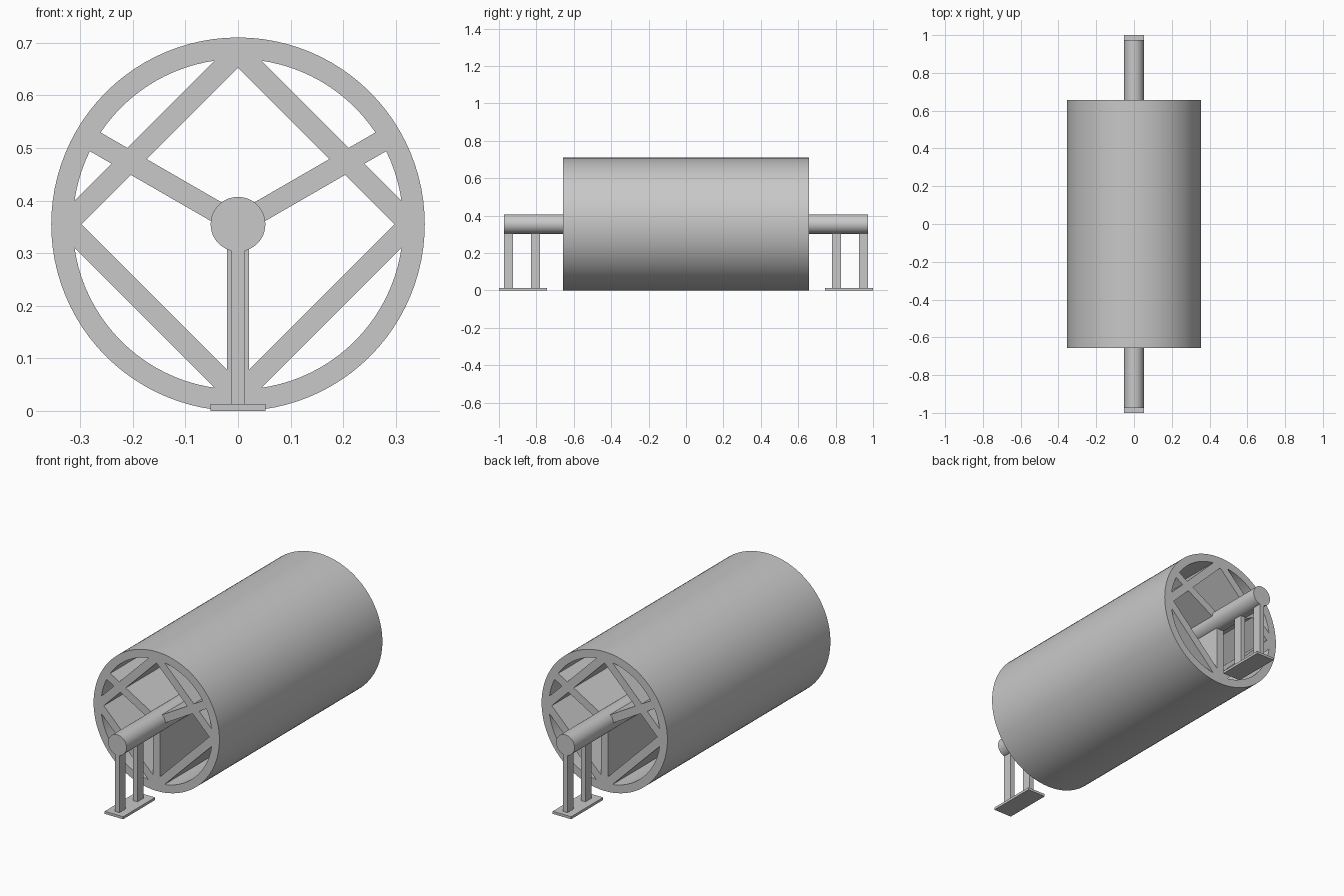
import bpy, bmesh
from math import radians, cos, sin
from mathutils import Matrix, Vector

cube = bpy.data.objects.get("Cube")
if cube:
    bpy.data.objects.remove(cube, do_unlink=True)

# Main sizes
R_OUT, R_IN = 0.355, 0.314
HALF_LEN = 0.657
BAR = 0.041
SHAFT_R, SHAFT_HALF = 0.052, 0.973
CENTRE = Vector((0, 0, R_OUT))

grey = bpy.data.materials.new("plain grey")
grey.use_nodes = True
colour = (0.58, 0.58, 0.58, 1)
grey.diffuse_color = colour
grey.node_tree.nodes["Principled BSDF"].inputs["Base Color"].default_value = colour


def finish(name, bm, smooth=False):
    bmesh.ops.recalc_face_normals(bm, faces=bm.faces)
    mesh = bpy.data.meshes.new(name)
    bm.to_mesh(mesh)
    bm.free()
    mesh.materials.append(grey)
    obj = bpy.data.objects.new(name, mesh)
    bpy.context.collection.objects.link(obj)
    if smooth:
        bpy.ops.object.select_all(action='DESELECT')
        obj.select_set(True)
        bpy.context.view_layer.objects.active = obj
        bpy.ops.object.shade_smooth_by_angle(angle=radians(30))
    return obj


def box(name, centre, size, roll=0):
    """Box of the given size, rolled about the y axis."""
    bm = bmesh.new()
    turn = Matrix.Rotation(-roll, 4, 'Y')
    bmesh.ops.create_cube(bm, size=1, matrix=Matrix.Translation(centre) @ turn @ Matrix.Diagonal((*size, 1)))
    return finish(name, bm)


def radial(angle, distance):
    return CENTRE + distance * Vector((cos(angle), 0, sin(angle)))


# Hollow drum: a rectangular wall section spun about the y axis
bm = bmesh.new()
section = [(R_IN, -HALF_LEN), (R_OUT, -HALF_LEN), (R_OUT, HALF_LEN), (R_IN, HALF_LEN)]
verts = [bm.verts.new((r, y, R_OUT)) for r, y in section]
edges = [bm.edges.new((verts[i], verts[(i + 1) % 4])) for i in range(4)]
bmesh.ops.spin(bm, geom=verts + edges, cent=CENTRE, axis=(0, 1, 0), angle=radians(360), steps=96)
bmesh.ops.remove_doubles(bm, verts=bm.verts, dist=1e-4)
finish("drum_shell", bm, smooth=True)

# Four full-length panels forming the square brace
for i, name in enumerate(("upper_left", "upper_right", "lower_right", "lower_left")):
    a = radians(45 + 90 * i)
    box("brace_" + name, radial(a, 0.231), (BAR, 2 * HALF_LEN, 0.48), a)

# Three full-length spokes from the shaft to the shell
for name, deg in (("left", 30), ("right", 150), ("bottom", 270)):
    a = radians(deg)
    box("spoke_" + name, radial(a, 0.18), (0.3, 2 * HALF_LEN, BAR), a)

# Central shaft
bm = bmesh.new()
bmesh.ops.create_cone(bm, cap_ends=True, segments=48, radius1=SHAFT_R, radius2=SHAFT_R,
                      depth=2 * SHAFT_HALF,
                      matrix=Matrix.Translation(CENTRE) @ Matrix.Rotation(radians(90), 4, 'X'))
finish("shaft", bm, smooth=True)

# Stand at each end: a foot plate with two posts
for end, side in (("front", -1), ("back", 1)):
    box(end + "_foot_plate", (0, side * 0.871, 0.0065), (0.104, 0.258, 0.013))
    for place, y in (("outer", 0.949), ("inner", 0.805)):
        box(f"{end}_{place}_post", (0, side * y, 0.161), (0.025, 0.048, 0.298))
